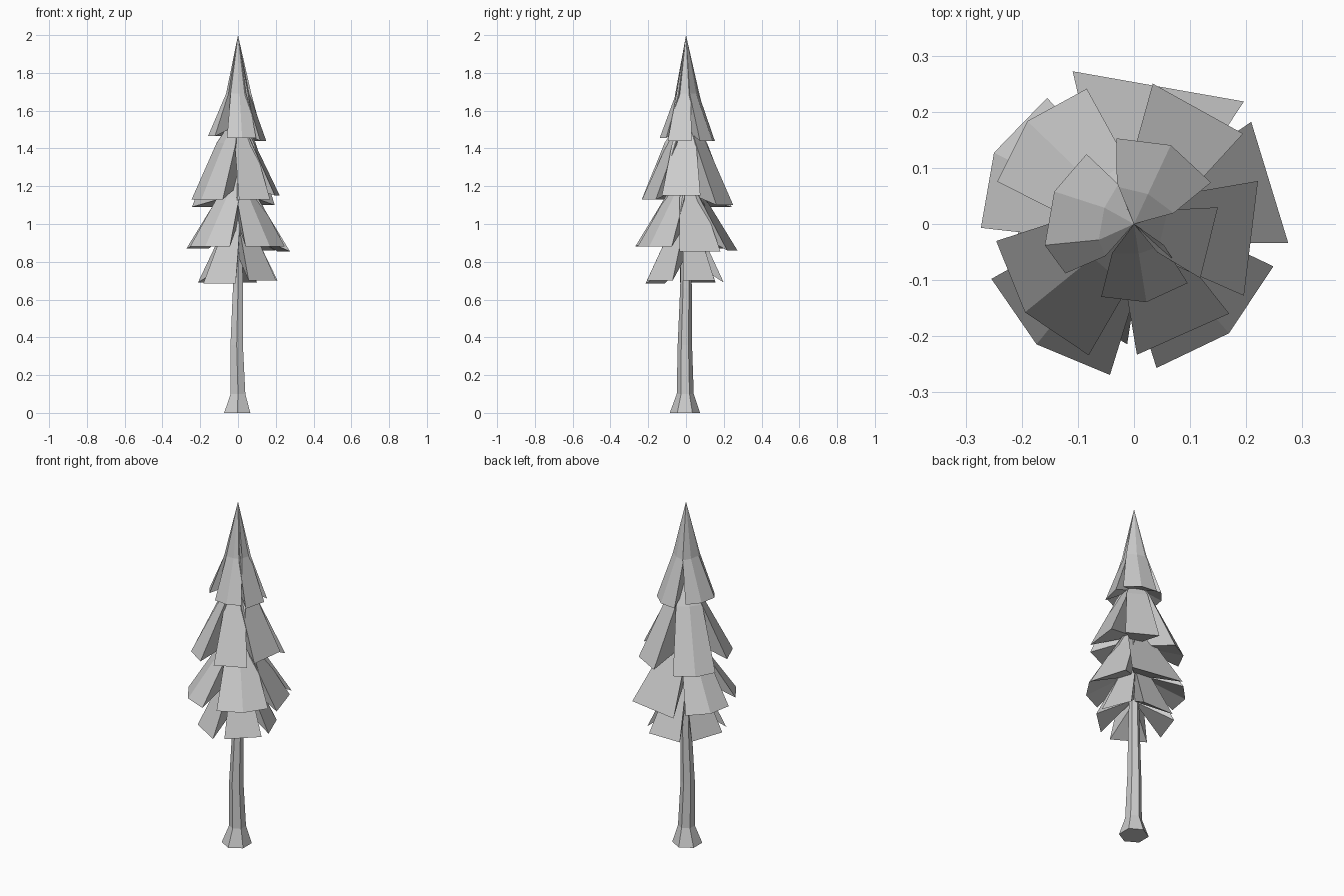
import bpy, bmesh
from math import radians, cos, sin, tau
from mathutils import Vector

cube = bpy.data.objects.get("Cube")
if cube:
    bpy.data.objects.remove(cube, do_unlink=True)

GREY = (0.6, 0.6, 0.6, 1)
grey = bpy.data.materials.new("plain grey")
grey.use_nodes = True
grey.diffuse_color = GREY
grey.node_tree.nodes["Principled BSDF"].inputs["Base Color"].default_value = GREY


def finish(bm, name):
    bmesh.ops.recalc_face_normals(bm, faces=bm.faces)
    mesh = bpy.data.meshes.new(name)
    bm.to_mesh(mesh)
    bm.free()
    mesh.materials.append(grey)
    obj = bpy.data.objects.new(name, mesh)
    bpy.context.collection.objects.link(obj)


def make_trunk(rings, sides=6):
    """Loft of slightly shifted hexagonal rings, one corner facing front."""
    bm = bmesh.new()
    loops = []
    for x, y, z, r in rings:
        loops.append([bm.verts.new((x + r * sin(tau * i / sides),
                                    y - r * cos(tau * i / sides), z))
                      for i in range(sides)])
    for low, high in zip(loops, loops[1:]):
        for i in range(sides):
            j = (i + 1) % sides
            bm.faces.new((low[i], low[j], high[j], high[i]))
    bm.faces.new(loops[0])
    bm.faces.new(loops[-1])
    finish(bm, "trunk")


def make_frond(bm, apex, shoulder, shrink, hollow,
               azimuth, radius, half, bulge, hem, ridges=(0,)):
    """One drooping wedge: apex, shoulder edge, wide hem and closed underside."""
    a = radians(azimuth)
    out = Vector((cos(a), sin(a), 0))
    side = Vector((-sin(a), cos(a), 0))
    up = Vector((0, 0, 1))
    profile = [(radius, -half), (radius, half)]
    if bulge:
        profile[1:1] = [(radius + bulge, half * f) for f in ridges]
    reach, narrow = shrink
    top = bm.verts.new(up * apex)
    core = bm.verts.new(up * (hem + hollow))
    mids = [bm.verts.new(out * r * reach + side * s * narrow + up * shoulder)
            for r, s in profile]
    hems = [bm.verts.new(out * r + side * s + up * hem) for r, s in profile]
    for i in range(len(profile) - 1):
        bm.faces.new((top, mids[i], mids[i + 1]))
        bm.faces.new((mids[i], hems[i], hems[i + 1], mids[i + 1]))
        bm.faces.new((core, hems[i + 1], hems[i]))
    for k in (0, -1):
        bm.faces.new((top, mids[k], core))
        bm.faces.new((mids[k], hems[k], core))


def make_tier(name, apex, shoulder, shrink, hollow, fronds):
    bm = bmesh.new()
    for spec in fronds:
        make_frond(bm, apex, shoulder, shrink, hollow, *spec)
    finish(bm, name)


# Trunk with flared foot and a slight bend
make_trunk([(-0.004, -0.006, 0, 0.08), (0, -0.004, 0.1, 0.045),
            (-0.007, -0.006, 0.36, 0.038), (0, 0, 0.66, 0.031),
            (0, 0, 1.2, 0.018)])

# Fronds: azimuth, hem distance, half width, ridge bulge, hem height
make_tier("lowest_branches", 1.12, 0.97, (0.35, 0.5), 0.13, [
    (-47, 0.19, 0.1, 0, 0.7), (21, 0.19, 0.09, 0, 0.7),
    (90, 0.2, 0.1, 0, 0.69), (161, 0.19, 0.1, 0, 0.69),
    (-121, 0.19, 0.1, 0, 0.685)])

make_tier("lower_branches", 1.32, 1.14, (0.35, 0.55), 0.12, [
    (17, 0.253, 0.113, 0, 0.855), (-49, 0.22, 0.138, 0.038, 0.88),
    (-129, 0.236, 0.136, 0.04, 0.88), (153, 0.24, 0.13, 0.04, 0.87),
    (80, 0.249, 0.155, 0, 0.86)])

make_tier("upper_branches", 1.6, 1.43, (0.38, 0.62), 0.07, [
    (-7, 0.21, 0.103, 0, 1.15), (-66, 0.215, 0.09, 0, 1.13),
    (-141, 0.21, 0.131, 0.04, 1.13), (136, 0.228, 0.115, 0.036, 1.09),
    (61, 0.235, 0.092, 0, 1.1)])

make_tier("crown_top", 2, 1.69, (0.38, 0.6), 0.06, [
    (-14, 0.138, 0.065, 0, 1.44), (65, 0.125, 0.093, 0.03, 1.44),
    (170, 0.105, 0.108, 0.045, 1.465, (-0.3, 0.6)),
    (-81, 0.119, 0.078, 0.022, 1.455)])
